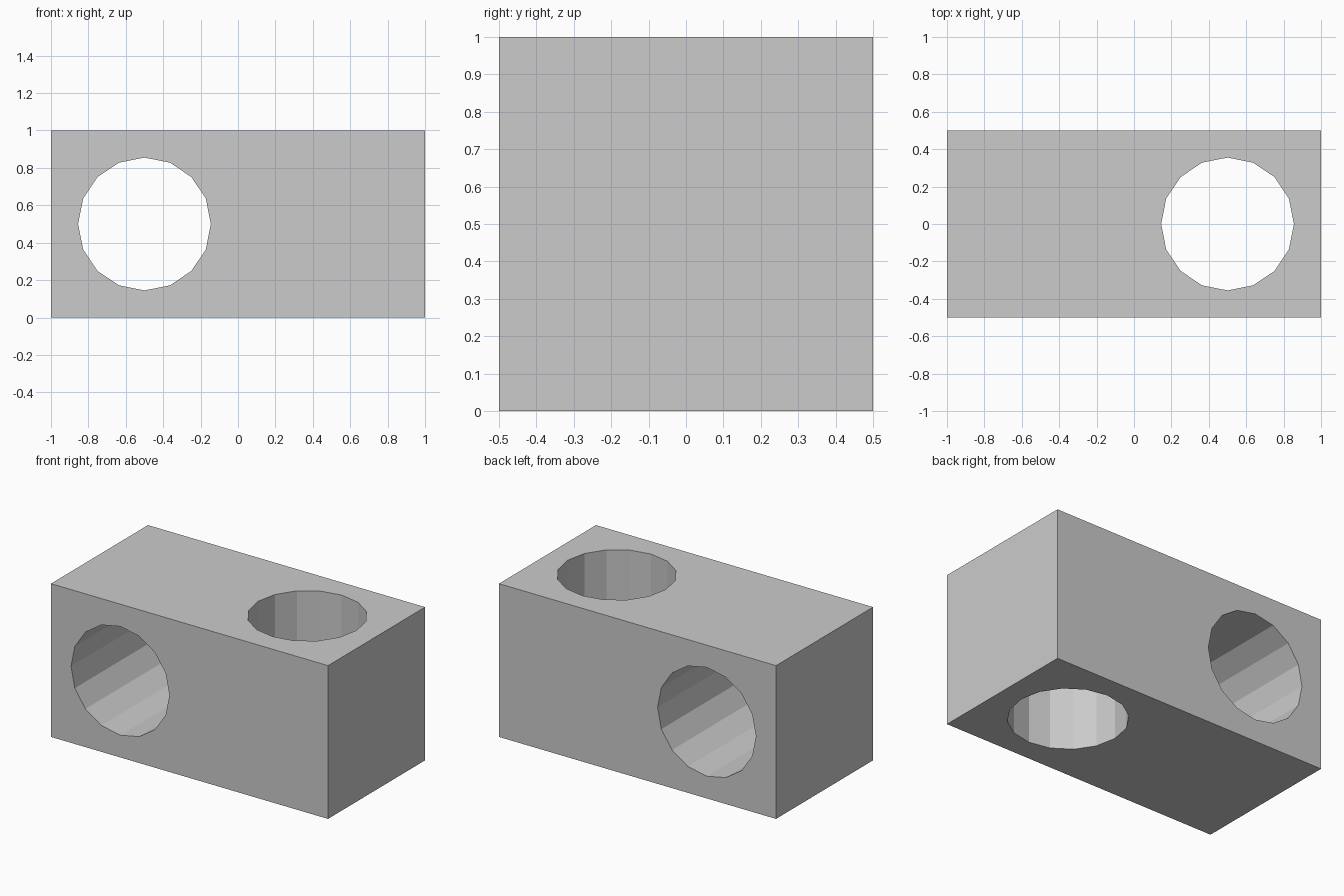
import bpy
from math import pi

if "Cube" in bpy.data.objects:
    bpy.data.objects.remove(bpy.data.objects["Cube"])

HOLE_RADIUS = 0.355
SIDES = 16

# Rectangular block
bpy.ops.mesh.primitive_cube_add(size=1, location=(0, 0, 0.5))
block = bpy.context.object
block.name = "drilled_block"
block.scale = (2, 1, 1)
bpy.ops.object.transform_apply(location=True, rotation=False, scale=True)


def drill(name, location, rotation):
    """Cut a 16-sided through hole in the block."""
    # The extra quarter turn puts corners on the hole's main axes
    bpy.ops.mesh.primitive_cylinder_add(vertices=SIDES, radius=HOLE_RADIUS, depth=1.4,
                                        location=location, rotation=rotation)
    cutter = bpy.context.object
    cutter.name = name
    cutter.hide_render = True
    mod = block.modifiers.new(name, 'BOOLEAN')
    mod.operation = 'DIFFERENCE'
    mod.solver = 'EXACT'
    mod.object = cutter
    bpy.context.view_layer.objects.active = block
    bpy.ops.object.modifier_apply(modifier=mod.name)
    bpy.data.objects.remove(cutter, do_unlink=True)


# Front-to-back hole on the left, vertical hole on the right
drill("front_hole_cutter", (-0.5, 0, 0.5), (pi / 2, 0, 0))
drill("top_hole_cutter", (0.5, 0, 0.5), (0, 0, 0))
